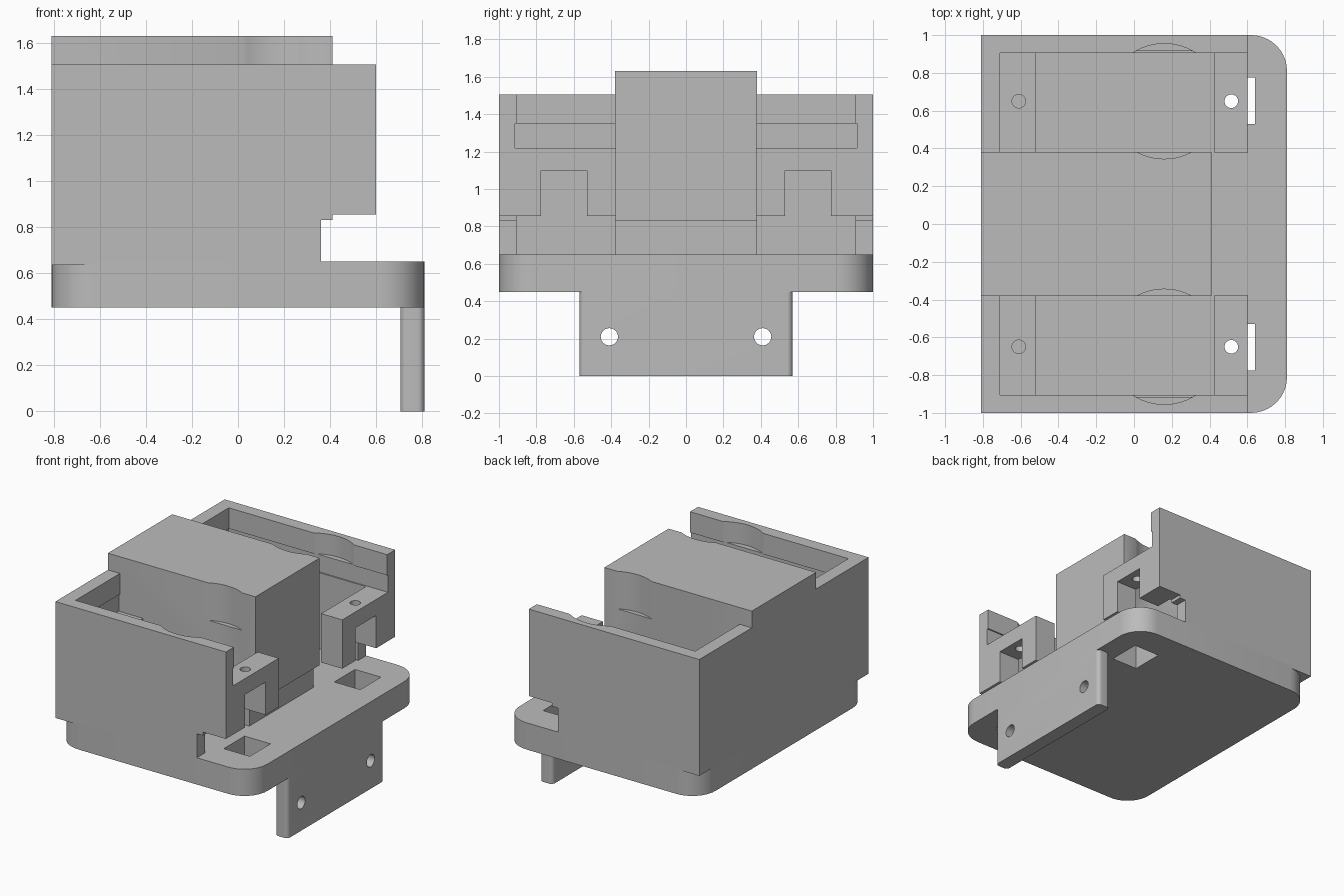
import bpy, bmesh, math
from mathutils import Matrix

default = bpy.data.objects.get("Cube")
if default:
    bpy.data.objects.remove(default, do_unlink=True)

grey = bpy.data.materials.new("plain grey")
grey.use_nodes = True
colour = (0.5, 0.5, 0.5, 1)
grey.diffuse_color = colour
grey.node_tree.nodes["Principled BSDF"].inputs["Base Color"].default_value = colour


def finish(name, bm):
    mesh = bpy.data.meshes.new(name)
    bm.to_mesh(mesh)
    bm.free()
    mesh.materials.append(grey)
    ob = bpy.data.objects.new(name, mesh)
    bpy.context.collection.objects.link(ob)
    return ob


def box(name, x, y, z, radius=0):
    """Box from (min, max) ranges, with optional rounded vertical edges."""
    bm = bmesh.new()
    bmesh.ops.create_cube(bm, size=1)
    for v in bm.verts:
        v.co = [r[0] if c < 0 else r[1] for c, r in zip(v.co, (x, y, z))]
    if radius:
        upright = [e for e in bm.edges
                   if abs(e.verts[0].co.z - e.verts[1].co.z) > 0.01]
        bmesh.ops.bevel(bm, geom=upright, offset=radius, segments=10,
                        profile=0.5, affect='EDGES')
    return finish(name, bm)


def rod(name, centre, radius, length, axis='Z', sides=32):
    bm = bmesh.new()
    turn = Matrix.Rotation(math.pi / 2, 4, 'Y') if axis == 'X' else Matrix()
    bmesh.ops.create_cone(bm, cap_ends=True, segments=sides, radius1=radius,
                          radius2=radius, depth=length,
                          matrix=Matrix.Translation(centre) @ turn)
    return finish(name, bm)


def cut(ob, cutters):
    """Subtract the cutters, then remove them."""
    for c in cutters:
        mod = ob.modifiers.new("cut", 'BOOLEAN')
        mod.operation, mod.solver, mod.object = 'DIFFERENCE', 'EXACT', c
    bpy.context.view_layer.update()
    graph = bpy.context.evaluated_depsgraph_get()
    mesh = bpy.data.meshes.new_from_object(ob.evaluated_get(graph))
    ob.modifiers.clear()
    ob.data = mesh
    for c in cutters:
        bpy.data.objects.remove(c, do_unlink=True)


def span(side, a, b):
    return (a, b) if side > 0 else (-b, -a)


def horn_cuts():
    return [rod("horn_cutter", (0.16, s * 0.65, 1.6), 0.305, 0.5, sides=64)
            for s in (-1, 1)]


def front_cuts():
    return [box("cutter", (0.36, 0.8), (-1.1, 1.1), (0.6, 0.83)),
            box("cutter", (0.41, 0.8), (-1.1, 1.1), (0.8, 0.855))]


# Rounded base plate with two cable slots
base = box("base_plate", (-0.81, 0.81), (-1, 1), (0.45, 0.65), 0.19)
cut(base, [box("cutter", (0.425, 0.64), span(s, 0.53, 0.775), (0.4, 0.7))
           for s in (-1, 1)])

# Hanging front flange with two screw holes
flange = box("front_flange", (0.705, 0.81), (-0.57, 0.57), (0, 0.47), 0.03)
cut(flange, [rod("cutter", (0.76, s * 0.41, 0.21), 0.046, 0.4, 'X')
             for s in (-1, 1)])

# Housing: back and side walls, with shallow recesses along the sides
housing = box("housing_walls", (-0.81, 0.60), (-1, 1), (0.635, 1.505))
cut(housing, [box("cutter", (-0.71, 0.8), (-0.905, 0.905), (0.65, 1.7)),
              box("cutter", (-0.72, 0.8), (-0.915, 0.915), (1.22, 1.35))]
    + front_cuts() + horn_cuts())

# Raised block between the two bays
centre = box("centre_block", (-0.81, 0.41), (-0.38, 0.38), (0.64, 1.63))
cut(centre, front_cuts() + horn_cuts())

# Mounting posts at both ends of each bay
for s, side in ((-1, "right"), (1, "left")):
    post = box(side + "_front_post", (0.425, 0.60), span(s, 0.375, 0.916),
               (0.855, 1.22))
    cut(post, [box("cutter", (0.4, 0.7), span(s, 0.53, 0.775), (0.8, 1.10)),
               rod("cutter", (0.515, s * 0.65, 1.1), 0.036, 0.5)])
    rear = box(side + "_rear_post", (-0.722, -0.52), span(s, 0.375, 0.916),
               (0.645, 1.22))
    cut(rear, [rod("cutter", (-0.61, s * 0.65, 1.15), 0.036, 0.5)])

# Smooth the round surfaces and keep hard edges
bpy.ops.object.select_all(action='DESELECT')
for ob in (o for o in bpy.context.scene.objects if o.type == 'MESH'):
    ob.select_set(True)
    bpy.context.view_layer.objects.active = ob
bpy.ops.object.shade_smooth_by_angle(angle=math.radians(30))
